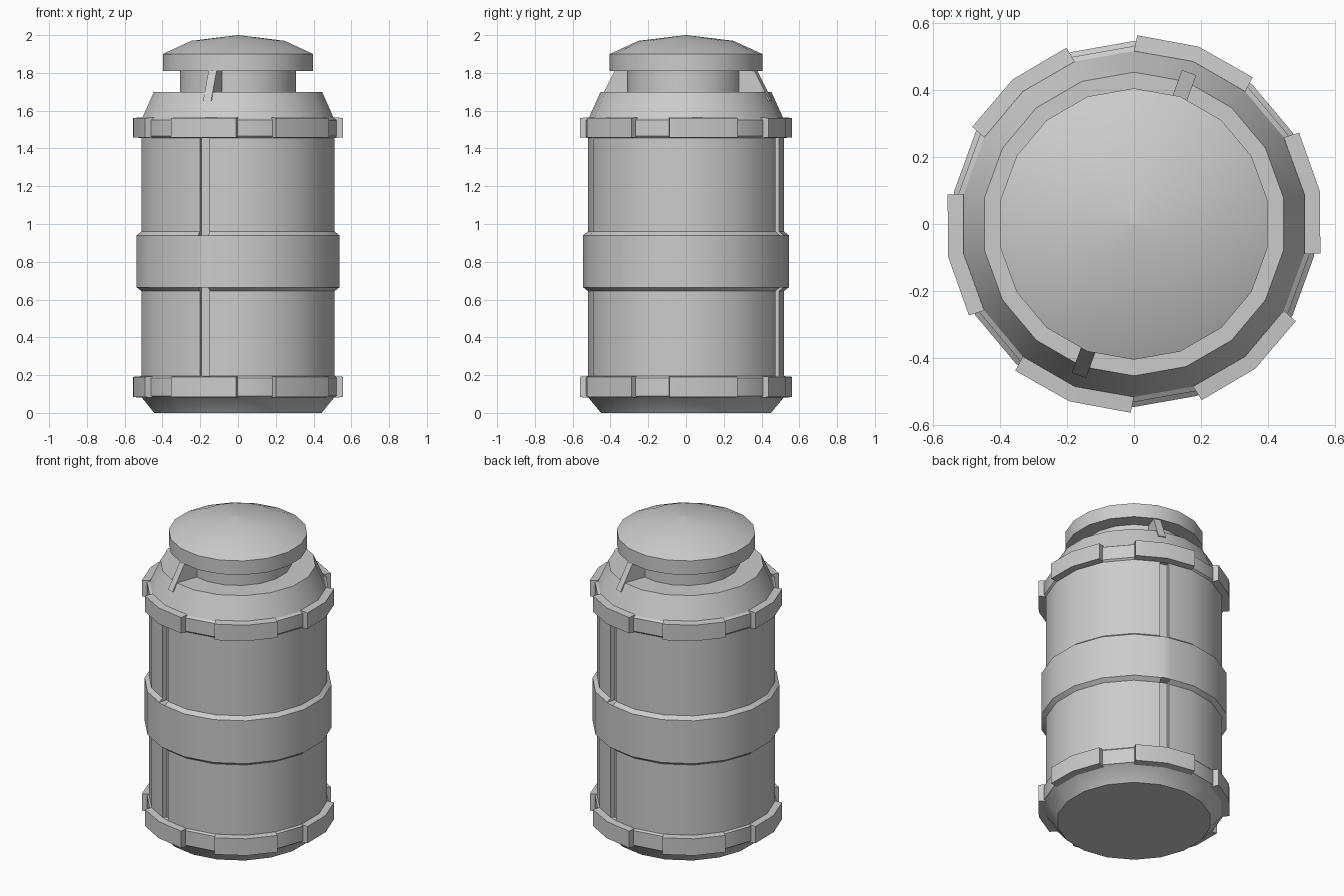
import bpy
import bmesh
from math import cos, sin, radians
from mathutils import Matrix

SIDES = 18
STEP = 360 / SIDES

if "Cube" in bpy.data.objects:
    bpy.data.objects.remove(bpy.data.objects["Cube"])

grey = bpy.data.materials.new("plain_grey")
grey.use_nodes = True
colour = (0.6, 0.6, 0.6, 1)
grey.diffuse_color = colour
grey.node_tree.nodes["Principled BSDF"].inputs["Base Color"].default_value = colour


def finish(name, bm, smooth=True):
    bmesh.ops.remove_doubles(bm, verts=bm.verts, dist=1e-5)
    bmesh.ops.recalc_face_normals(bm, faces=bm.faces)
    mesh = bpy.data.meshes.new(name)
    bm.to_mesh(mesh)
    bm.free()
    mesh.materials.append(grey)
    obj = bpy.data.objects.new(name, mesh)
    bpy.context.collection.objects.link(obj)
    if smooth:
        bpy.ops.object.select_all(action="DESELECT")
        obj.select_set(True)
        bpy.context.view_layer.objects.active = obj
        bpy.ops.object.shade_smooth_by_angle(angle=radians(28))
    return obj


def point(radius, angle, z):
    return (radius * cos(radians(angle)), radius * sin(radians(angle)), z)


def lathe(name, profile):
    """Revolve a (radius, height) profile that starts and ends on the axis."""
    bm = bmesh.new()
    rings = [[bm.verts.new(point(r, 10 + STEP * i, z)) for i in range(SIDES)]
             for r, z in profile]
    for low, high in zip(rings, rings[1:]):
        for i in range(SIDES):
            j = (i + 1) % SIDES
            bm.faces.new((low[i], low[j], high[j], high[i]))
    bm.faces.new(rings[0][::-1])
    bm.faces.new(rings[-1])
    return finish(name, bm)


def plate(bm, outline, width, angle):
    """Extrude a (radius, height) outline to a thin plate standing along a radius."""
    turn = Matrix.Rotation(radians(angle), 4, "Z")
    sides = [[bm.verts.new(turn @ Matrix.Translation((r, y, z)).translation)
              for r, z in outline] for y in (-width / 2, width / 2)]
    bm.faces.new(sides[0])
    bm.faces.new(sides[1][::-1])
    for i in range(len(outline)):
        j = (i + 1) % len(outline)
        bm.faces.new((sides[0][i], sides[0][j], sides[1][j], sides[1][i]))


# Canister body with chamfered foot, end rings, middle band and shoulder
body = lathe("canister_body", [
    (0.45, 0), (0.52, 0.085), (0.53, 0.09), (0.53, 0.185), (0.52, 0.195),
    (0.52, 0.645), (0.545, 0.665), (0.545, 0.94), (0.52, 0.96),
    (0.52, 1.455), (0.53, 1.465), (0.53, 1.55), (0.515, 1.56),
    (0.452, 1.70)])

# Vertical slots above and below the band, on opposite sides
bm = bmesh.new()
for angle in (70, 250):
    for low, high in ((0.19, 0.665), (0.94, 1.46)):
        plate(bm, [(0.485, low), (0.6, low), (0.6, high), (0.485, high)], 0.056, angle)
cutter = finish("slot_cutter", bm, smooth=False)
cutter.hide_render = True
cutter.hide_set(True)
cut = body.modifiers.new("slots", "BOOLEAN")
cut.operation = "DIFFERENCE"
cut.solver = "EXACT"
cut.object = cutter
bpy.ops.object.select_all(action="DESELECT")
body.select_set(True)
bpy.context.view_layer.objects.active = body
bpy.ops.object.modifier_apply(modifier=cut.name)
bpy.data.objects.remove(cutter)

# Neck and domed cap
lathe("neck", [(0.312, 1.69), (0.312, 1.82)])
lathe("cap", [(0.404, 1.81), (0.404, 1.90), (0.25, 1.97), (0.002, 2.0)])

# Sloping fins between shoulder and cap
bm = bmesh.new()
for angle in (70, 250):
    plate(bm, [(0.3, 1.65), (0.48, 1.65), (0.392, 1.815), (0.3, 1.815)], 0.045, angle)
finish("shoulder_fins", bm, smooth=False)

# Six raised grip lugs around each end ring
for name, low, high in (("lower_lugs", 0.08, 0.195), ("upper_lugs", 1.455, 1.565)):
    bm = bmesh.new()
    for start in range(-10, 350, 60):
        sections = []
        for k, inset in enumerate((1, 0, -1)):
            inner = start + STEP * k
            outer = inner + inset
            sections.append([bm.verts.new(p) for p in (
                point(0.515, inner, low), point(0.562, outer, low + 0.004),
                point(0.562, outer, high - 0.004), point(0.515, inner, high))])
        for a, b in zip(sections, sections[1:]):
            for i in range(4):
                j = (i + 1) % 4
                bm.faces.new((a[i], a[j], b[j], b[i]))
        bm.faces.new(sections[0])
        bm.faces.new(sections[-1][::-1])
    finish(name, bm)
